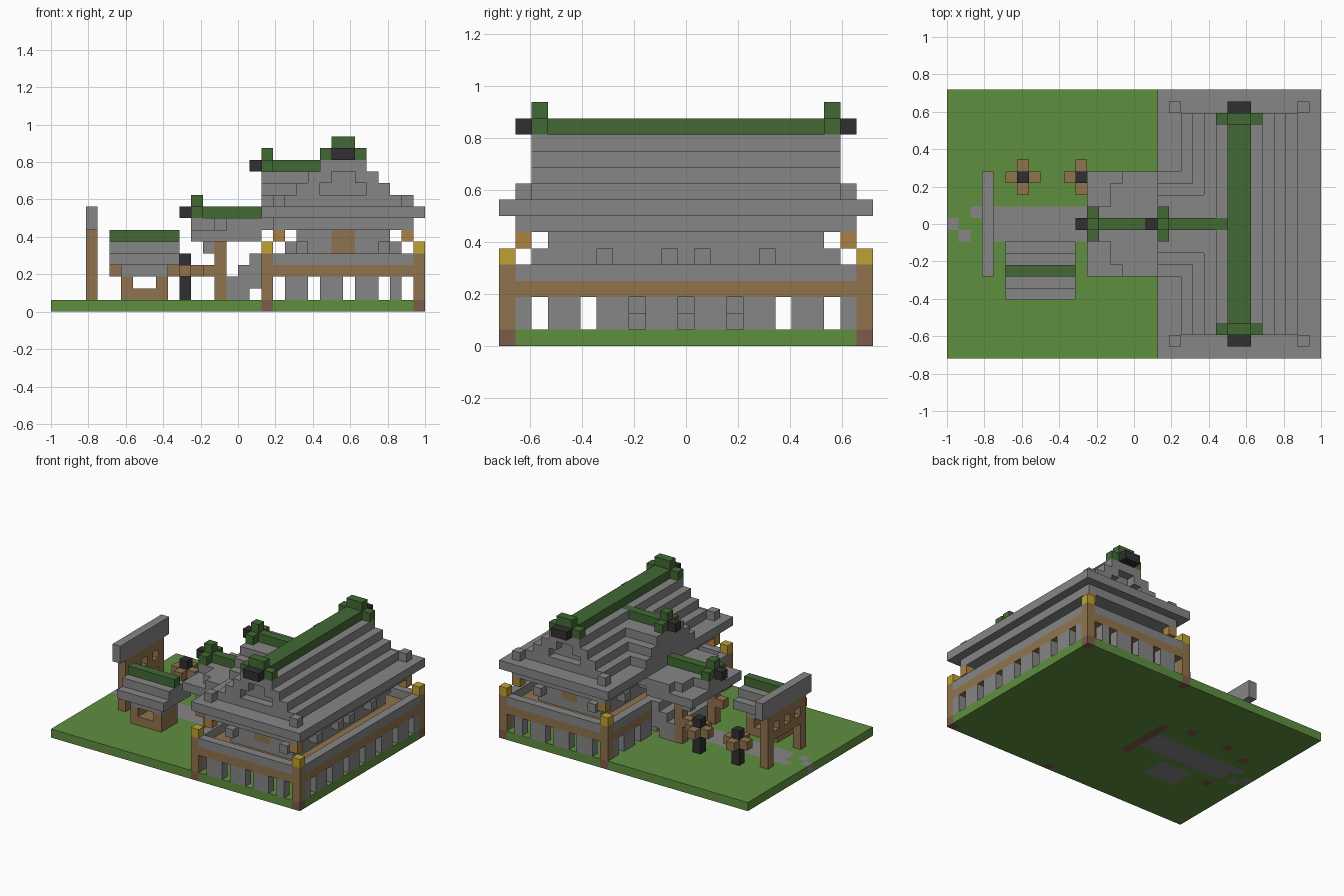
import bpy
import bmesh
from mathutils import Vector

UNIT = 0.0625
cube = bpy.data.objects.get("Cube")
if cube:
    bpy.data.objects.remove(cube, do_unlink=True)


def make_material(name, red, green, blue):
    def linear(c):
        c /= 255
        return c / 12.92 if c <= 0.04045 else ((c + 0.055) / 1.055) ** 2.4
    colour = (linear(red), linear(green), linear(blue), 1)
    mat = bpy.data.materials.new(name)
    mat.use_nodes = True
    mat.diffuse_color = colour
    mat.node_tree.nodes["Principled BSDF"].inputs["Base Color"].default_value = colour
    return mat


GRASS = make_material("grass green", 96, 143, 64)
RIDGE = make_material("dark ridge green", 66, 105, 52)
STONE = make_material("stone grey", 134, 134, 134)
WOOD = make_material("wood brown", 144, 116, 77)
FOOT = make_material("reddish brown", 124, 92, 72)
GOLD = make_material("gold", 191, 161, 52)
AMBER = make_material("amber", 172, 130, 66)
BLACK = make_material("charcoal black", 48, 48, 50)

cells = {}      # block position -> part name
part_mats = {}  # part name -> material


def box(part, mat, x, y, z):
    """Fill blocks: x and z are start/end pairs, y is first/last block row."""
    part_mats[part] = mat
    for i in range(*x):
        for j in range(y[0], y[1] + 1):
            for k in range(*z):
                cells[i, j, k] = part


def pair(part, mat, x, y, z):
    """The same box on both sides of the y = 0 plane."""
    box(part, mat, x, y, z)
    box(part, mat, x, (-y[1], -y[0]), z)


def carve(x, y, z):
    for side in (1, -1):
        for i in range(*x):
            for k in range(*z):
                cells.pop((i, side * y, k), None)


# Ground, path and stepping stones
box("lawn", GRASS, (-16, 16), (-11, 11), (0, 1))
box("path", STONE, (-13, -2), (-1, 1), (0, 1))
for sx, sy in ((-16, 0), (-15, -1), (-14, 1)):
    box("stepping_stones", STONE, (sx, sx + 1), (sy, sy), (0, 1))

# Ground floor walls with regular slits
LOW, HIGH, SIDE = 2, 16, 11
for x in (LOW, HIGH - 1):
    box("lower_walls", STONE, (x, x + 1), (-SIDE, SIDE), (1, 3))
    for y in (0, 3, 6, 9):
        carve((x, x + 1), y, (1, 3))
pair("lower_walls", STONE, (LOW, HIGH), (SIDE, SIDE), (1, 3))
for x in (3, 6, 9, 12, 14):
    carve((x, x + 1), SIDE, (1, 3))

# Deck and balcony rail
box("deck", WOOD, (LOW, HIGH), (-SIDE, SIDE), (3, 4))
pair("balcony_rail", STONE, (LOW, HIGH), (SIDE, SIDE), (4, 5))
for x in (LOW, HIGH - 1):
    box("balcony_rail", STONE, (x, x + 1), (-SIDE, SIDE), (4, 5))
    # Corner posts with gold caps
    pair("post_feet", FOOT, (x, x + 1), (SIDE, SIDE), (0, 1))
    pair("corner_posts", WOOD, (x, x + 1), (SIDE, SIDE), (1, 5))
    pair("post_caps", GOLD, (x, x + 1), (SIDE, SIDE), (5, 6))
for y in range(-1, 2):
    cells.pop((LOW, y, 4), None)

# Upper storey, doors, sills and eave brackets
box("upper_walls", STONE, (5, 13), (-8, 8), (4, 7))
pair("doors", WOOD, (8, 10), (8, 8), (5, 7))
for x in (5, 12):
    pair("sills", STONE, (x, x + 1), (9, 9), (5, 6))
for x in (4, 13):
    for y in (1, 5):
        pair("sills", STONE, (x, x + 1), (y, y), (5, 6))
for x in (3, 14):
    pair("eave_brackets", AMBER, (x, x + 1), (10, 10), (6, 7))
    pair("eave_knobs", STONE, (x, x + 1), (10, 10), (9, 10))

# Main roof: eaves, stepped slopes and recessed gables
box("eaves", STONE, (3, 15), (-10, 10), (7, 8))
box("eaves", STONE, (2, 16), (-11, 11), (8, 9))
for step in range(4):
    box("main_roof", STONE, (4 + step, 14 - step), (-9, 9), (9 + step, 10 + step))
carve((7, 11), 9, (10, 11))
carve((8, 10), 9, (11, 12))

# Main ridge with raised ends
box("main_ridge", RIDGE, (8, 10), (-9, 9), (13, 14))
pair("main_ridge", RIDGE, (7, 11), (9, 9), (13, 14))
pair("main_ridge", RIDGE, (8, 10), (9, 9), (14, 15))
pair("ridge_ends", BLACK, (8, 10), (10, 10), (13, 14))

# Cross gable
for step in range(3):
    box("cross_gable", STONE, (2, 7), (step - 4, 4 - step), (9 + step, 10 + step))

# Porch roof
box("porch_roof", STONE, (-4, 2), (-4, 4), (6, 7))
box("porch_roof", STONE, (-1, 3), (-4, 4), (7, 8))
box("porch_roof", STONE, (-2, -1), (-3, 3), (7, 8))
box("porch_roof", STONE, (-4, -2), (-1, 1), (7, 8))


def small_ridge(name, start, end, z):
    box(name, RIDGE, (start, end), (0, 0), (z, z + 1))
    box(name, RIDGE, (start, start + 1), (-1, 1), (z, z + 1))
    box(name, RIDGE, (start, start + 1), (0, 0), (z + 1, z + 2))
    box("ridge_ends", BLACK, (start - 1, start), (0, 0), (z, z + 1))


small_ridge("cross_ridge", 2, 8, 12)
small_ridge("porch_ridge", -4, 2, 8)

# Porch columns and entrance stairs
box("porch_sill", FOOT, (-2, -1), (-3, 3), (0, 1))
pair("porch_columns", WOOD, (-2, -1), (3, 3), (1, 6))
pair("porch_columns", WOOD, (-3, -2), (3, 3), (3, 4))
pair("porch_brackets", STONE, (-3, -2), (3, 3), (5, 6))
box("stairs", STONE, (-1, 0), (-3, 3), (1, 3))
box("stairs", STONE, (0, 1), (-3, 3), (1, 4))
box("stairs", STONE, (1, 2), (-3, 3), (2, 5))

# Lanterns
for x in (-10, -5):
    box("lantern_feet", FOOT, (x, x + 1), (4, 4), (0, 1))
    box("lantern_posts", BLACK, (x, x + 1), (4, 4), (1, 5))
    box("lantern_arms", WOOD, (x - 1, x + 2), (4, 4), (3, 4))
    box("lantern_arms", WOOD, (x, x + 1), (3, 5), (3, 4))

# Water pavilion
box("pavilion_floor", STONE, (-10, -6), (-5, -3), (0, 1))
box("pavilion_basin", WOOD, (-10, -6), (-5, -3), (1, 2))
for x in (-10, -7):
    box("pavilion_basin", WOOD, (x, x + 1), (-5, -3), (2, 3))
box("pavilion_roof", STONE, (-10, -6), (-5, -3), (3, 4))
box("pavilion_roof", STONE, (-11, -5), (-6, -2), (4, 5))
box("pavilion_roof", STONE, (-11, -5), (-5, -3), (5, 6))
box("pavilion_ridge", RIDGE, (-11, -5), (-4, -4), (6, 7))

# Gate
GATE = (-13, -12)
pair("gate_feet", FOOT, GATE, (3, 3), (0, 1))
pair("gate_posts", WOOD, GATE, (3, 3), (1, 7))
for z in (4, 6):
    box("gate_beams", WOOD, GATE, (-3, 3), (z, z + 1))
pair("gate_studs", WOOD, GATE, (1, 1), (5, 6))
box("gate_roof", STONE, GATE, (-4, 4), (7, 9))


def build(part):
    """Turn a part's blocks into one mesh of its exposed faces."""
    bm = bmesh.new()
    for cell in (c for c, owner in cells.items() if owner == part):
        centre = Vector((cell[0] + 0.5, cell[1], cell[2] + 0.5))
        for axis in range(3):
            for sign in (1, -1):
                near = list(cell)
                near[axis] += sign
                if tuple(near) in cells:
                    continue
                normal, u, v = Vector(), Vector(), Vector()
                normal[axis] = sign / 2
                u[(axis + 1) % 3] = sign / 2
                v[(axis + 2) % 3] = 1 / 2
                mid = centre + normal
                corners = (mid - u - v, mid + u - v, mid + u + v, mid - u + v)
                bm.faces.new([bm.verts.new(c * UNIT) for c in corners])
    bmesh.ops.remove_doubles(bm, verts=bm.verts[:], dist=UNIT / 100)
    bmesh.ops.dissolve_limit(bm, angle_limit=0.01, verts=bm.verts[:], edges=bm.edges[:])
    mesh = bpy.data.meshes.new(part)
    bm.to_mesh(mesh)
    bm.free()
    mesh.materials.append(part_mats[part])
    bpy.context.collection.objects.link(bpy.data.objects.new(part, mesh))


for part in part_mats:
    build(part)
